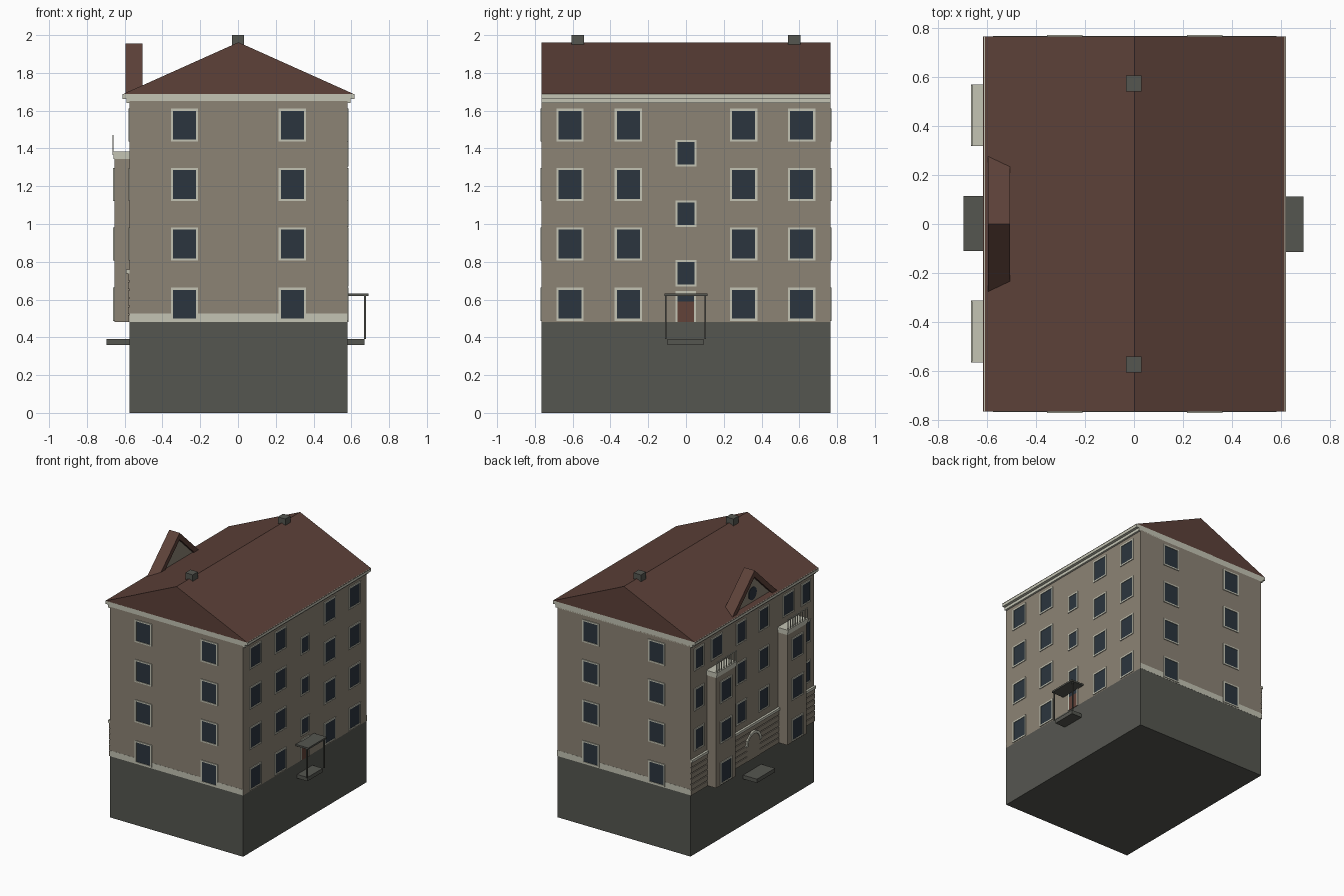
import bpy
import bmesh
from math import sin, cos, pi

cube = bpy.data.objects.get("Cube")
if cube:
    bpy.data.objects.remove(cube, do_unlink=True)


def material(name, rgb):
    linear = [((c / 255 + 0.055) / 1.055) ** 2.4 for c in rgb] + [1]
    m = bpy.data.materials.new(name)
    m.use_nodes = True
    m.diffuse_color = linear
    m.node_tree.nodes["Principled BSDF"].inputs["Base Color"].default_value = linear
    return m


PLASTER = material("tan plaster", (140, 131, 117))
STONE = material("grey stone", (85, 86, 80))
TILE = material("red brown tile", (93, 65, 57))
TRIM = material("pale trim", (196, 196, 180))
GLASS = material("dark glass", (43, 53, 62))
DOOR = material("brown door", (98, 66, 56))


def finish(name, bm, mat):
    bmesh.ops.recalc_face_normals(bm, faces=bm.faces)
    mesh = bpy.data.meshes.new(name)
    bm.to_mesh(mesh)
    bm.free()
    mesh.materials.append(mat)
    obj = bpy.data.objects.new(name, mesh)
    bpy.context.collection.objects.link(obj)
    return obj


def boxes(name, spans, mat):
    """One object made of boxes, each given as x, y and z spans."""
    bm = bmesh.new()
    for span in spans:
        verts = bmesh.ops.create_cube(bm, size=1)["verts"]
        for v in verts:
            for i, (a, b) in enumerate(span):
                v.co[i] = b if v.co[i] > 0 else a
    return finish(name, bm, mat)


def prism(name, outline, axis, start, end, mat):
    """Extrude an outline along x (outline is y, z) or y (outline is x, z)."""
    bm = bmesh.new()
    place = (lambda u, w, t: (t, u, w)) if axis == "x" else (lambda u, w, t: (u, t, w))
    face = bm.faces.new([bm.verts.new(place(u, w, start)) for u, w in outline])
    new = bmesh.ops.extrude_face_region(bm, geom=[face])["geom"]
    for v in new:
        if isinstance(v, bmesh.types.BMVert):
            v.co["xy".index(axis)] = end
    return finish(name, bm, mat)


def arc(cy, cz, r, a0, a1, n):
    return [(cy + r * cos(a0 + (a1 - a0) * i / n), cz + r * sin(a0 + (a1 - a0) * i / n))
            for i in range(n + 1)]


# Main dimensions
LEFT, RIGHT, HALF = -0.575, 0.58, 0.765
FLOOR, EAVE = 0.48, 1.65
ROWS = [0.575, 0.895, 1.21, 1.523]
frames, panes = [], []


def window(axis, wall, out, u, z, w=0.145, h=0.175):
    """Framed window on a wall facing along axis, in direction out."""
    def add(store, u0, u1, z0, z1, depth):
        d = tuple(sorted((wall - out * 0.005, wall + out * depth)))
        store.append((d, (u0, u1), (z0, z1)) if axis == "x" else ((u0, u1), d, (z0, z1)))
    u0, u1, z0, z1, t = u - w / 2, u + w / 2, z - h / 2, z + h / 2, 0.011
    add(panes, u0 + t, u1 - t, z0 + t, z1 - t, 0.002)
    add(frames, u0, u0 + t, z0, z1, 0.006)
    add(frames, u1 - t, u1, z0, z1, 0.006)
    add(frames, u0 + t, u1 - t, z0, z0 + t, 0.006)
    add(frames, u0 + t, u1 - t, z1 - t, z1, 0.006)


# Basement and walls
boxes("basement", [((LEFT, RIGHT), (-HALF, HALF), (0, FLOOR))], STONE)
boxes("walls", [((LEFT, RIGHT), (-HALF, HALF), (FLOOR, EAVE))], PLASTER)

# Stepped cornice
boxes("cornice", [((-0.59, 0.595), (-HALF, HALF), (1.64, 1.665)),
                  ((-0.612, 0.617), (-HALF, HALF), (1.662, 1.688))], TRIM)

# Gabled roof and ridge chimneys
prism("roof", [(-0.615, 1.685), (0.62, 1.685), (0.0025, 1.962)], "y", -HALF, HALF, TILE)
boxes("chimneys", [((-0.033, 0.031), (c - 0.032, c + 0.032), (1.9, 2)) for c in (-0.573, 0.573)], STONE)

# Free-standing roof gable with a round window
prism("gable_roof", [(-0.28, 1.69), (0, 1.955), (0.28, 1.69), (0.225, 1.69), (0, 1.903), (-0.225, 1.69)],
      "x", -0.595, -0.505, TILE)
prism("gable_wall", [(-0.23, 1.69), (0.23, 1.69), (0, 1.907)], "x", -0.575, -0.525, PLASTER)
prism("gable_round_window", arc(0, 1.77, 0.05, 0, 2 * pi, 24)[:-1], "x", -0.579, -0.57, GLASS)

# Windows on the two gable ends
for side in (-1, 1):
    for z in ROWS:
        for x in (-0.283, 0.288):
            window("y", side * HALF, side, x, z)

# Windows on the porch side, with smaller stair windows
for z in ROWS:
    for y in (-0.614, -0.305, 0.305, 0.612):
        window("x", RIGHT, 1, y, z)
for z in (0.74, 1.055, 1.375):
    window("x", RIGHT, 1, 0, z, 0.11, 0.14)

# Windows on the bay side
for s in (-1, 1):
    for z in ROWS[1:]:
        window("x", LEFT, -1, s * 0.66, z, 0.12)
        window("x", LEFT, -1, s * 0.14, z, 0.13)
    window("x", LEFT, -1, s * 0.443, ROWS[3])
    for z in ROWS[:3]:
        window("x", -0.655, -1, s * 0.443, z)

# Side bays with balcony caps and railings
bays, caps, rails = [], [], []
for c in (-0.438, 0.443):
    bays.append(((-0.655, LEFT), (c - 0.12, c + 0.12), (FLOOR, 1.365)))
    caps.append(((-0.665, LEFT), (c - 0.126, c + 0.126), (1.365, 1.385)))
    caps.append(((-0.66, LEFT), (c - 0.123, c + 0.123), (1.345, 1.365)))
    rails.append(((-0.664, -0.658), (c - 0.123, c + 0.123), (1.462, 1.47)))
    for i in range(9):
        y = c - 0.12 + i * 0.03
        rails.append(((-0.664, -0.658), (y - 0.003, y + 0.003), (1.385, 1.465)))
boxes("bays", bays, PLASTER)
boxes("balcony_caps", caps, TRIM)
boxes("balcony_railings", rails, TRIM)

# Ground floor cladding boards and string course between the bays
boards, course = [], []
for y0, y1 in ((-HALF, -0.56), (-0.318, 0.323), (0.565, HALF)):
    for i in range(6):
        z = FLOOR + i * 0.044
        boards.append(((-0.583, LEFT), (y0, y1), (z, z + 0.037)))
    course.append(((-0.592, LEFT), (y0, y1), (0.738, 0.758)))
boxes("cladding_boards", boards, PLASTER)
boxes("string_course", course, TRIM)

# Arched entrance and its step
prism("arched_door", [(-0.08, FLOOR)] + arc(0, 0.6, 0.08, pi, 0, 16) + [(0.08, FLOOR)],
      "x", -0.586, LEFT, PLASTER)
prism("arch_trim", arc(0, 0.6, 0.095, 0, pi, 16) + arc(0, 0.6, 0.075, pi, 0, 16),
      "x", -0.592, LEFT, TRIM)
boxes("entrance_step", [((-0.695, LEFT), (-0.11, 0.115), (0.36, 0.39))], STONE)

# Porch: step, posts, canopy and door
boxes("porch_step", [((RIGHT, 0.67), (-0.097, 0.092), (0.36, 0.39))], STONE)
boxes("porch_posts", [((0.668, 0.677), (y - 0.004, y + 0.004), (0.39, 0.622)) for y in (-0.107, 0.103)], STONE)
boxes("porch_canopy", [((RIGHT, 0.69), (-0.115, 0.113), (0.62, 0.633))], STONE)
boxes("porch_door", [((RIGHT, 0.583), (-0.045, 0.042), (FLOOR, 0.59))], DOOR)
boxes("door_transom", [((RIGHT, 0.583), (-0.045, 0.042), (0.59, 0.632))], GLASS)
boxes("door_frame", [((RIGHT, 0.586), (-0.055, -0.045), (FLOOR, 0.645)),
                     ((RIGHT, 0.586), (0.042, 0.052), (FLOOR, 0.645)),
                     ((RIGHT, 0.586), (-0.045, 0.042), (0.632, 0.645))], TRIM)

# Pale plinth band on the gable ends
boxes("plinth_band", [((LEFT, RIGHT), tuple(sorted((s * 0.76, s * 0.766))), (FLOOR, 0.525)) for s in (-1, 1)], TRIM)

boxes("window_frames", frames, TRIM)
boxes("window_panes", panes, GLASS)
